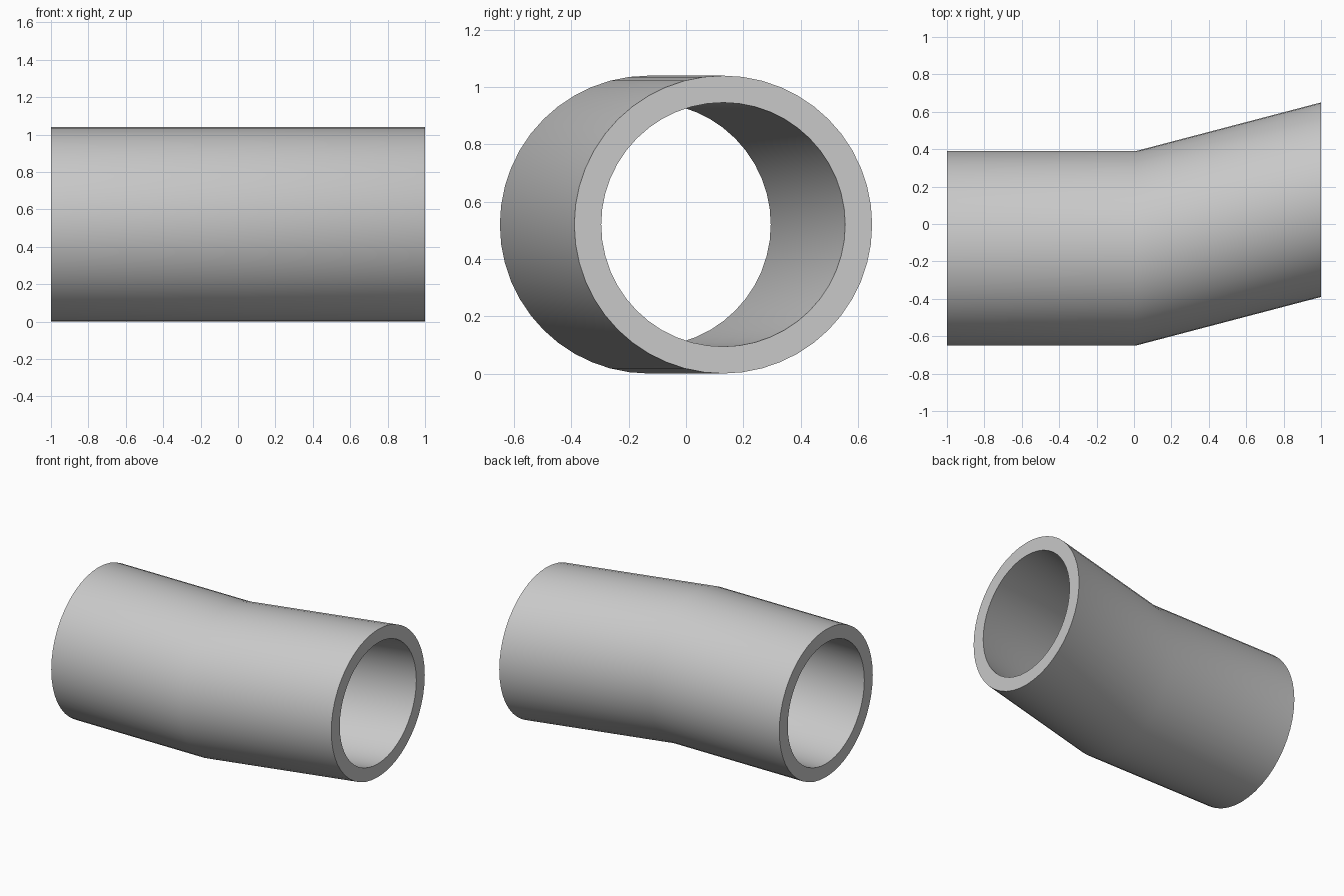
import bpy, bmesh, math

cube = bpy.data.objects.get("Cube")
if cube:
    bpy.data.objects.remove(cube, do_unlink=True)

SIDES = 48
OUTER, INNER = 0.52, 0.426
STATIONS = [(-1.0, -0.13), (0.01, -0.13), (1.0, 0.13)]  # centre line (x, y)

# Plain grey material
grey = bpy.data.materials.new("plain grey")
grey.use_nodes = True
colour = (0.58, 0.58, 0.58, 1)
grey.diffuse_color = colour
grey.node_tree.nodes["Principled BSDF"].inputs["Base Color"].default_value = colour


def ring(bm, x, y, radius):
    """Upright circle of vertices around the centre line."""
    angles = [2 * math.pi * i / SIDES for i in range(SIDES)]
    return [bm.verts.new((x, y + radius * math.cos(a), OUTER + radius * math.sin(a)))
            for a in angles]


# Hollow bent pipe: out along the outer wall, back along the bore
bm = bmesh.new()
loops = [ring(bm, x, y, OUTER) for x, y in STATIONS]
loops += [ring(bm, x, y, INNER) for x, y in reversed(STATIONS)]
for a, b in zip(loops, loops[1:] + loops[:1]):
    for i in range(SIDES):
        j = (i + 1) % SIDES
        bm.faces.new((a[i], a[j], b[j], b[i]))
bmesh.ops.recalc_face_normals(bm, faces=bm.faces)

mesh = bpy.data.meshes.new("bent_pipe")
bm.to_mesh(mesh)
bm.free()
mesh.materials.append(grey)
pipe = bpy.data.objects.new("bent_pipe", mesh)
bpy.context.collection.objects.link(pipe)

# Smooth walls with crisp end rims
bpy.ops.object.select_all(action='DESELECT')
pipe.select_set(True)
bpy.context.view_layer.objects.active = pipe
bpy.ops.object.shade_smooth_by_angle(angle=math.radians(30))
